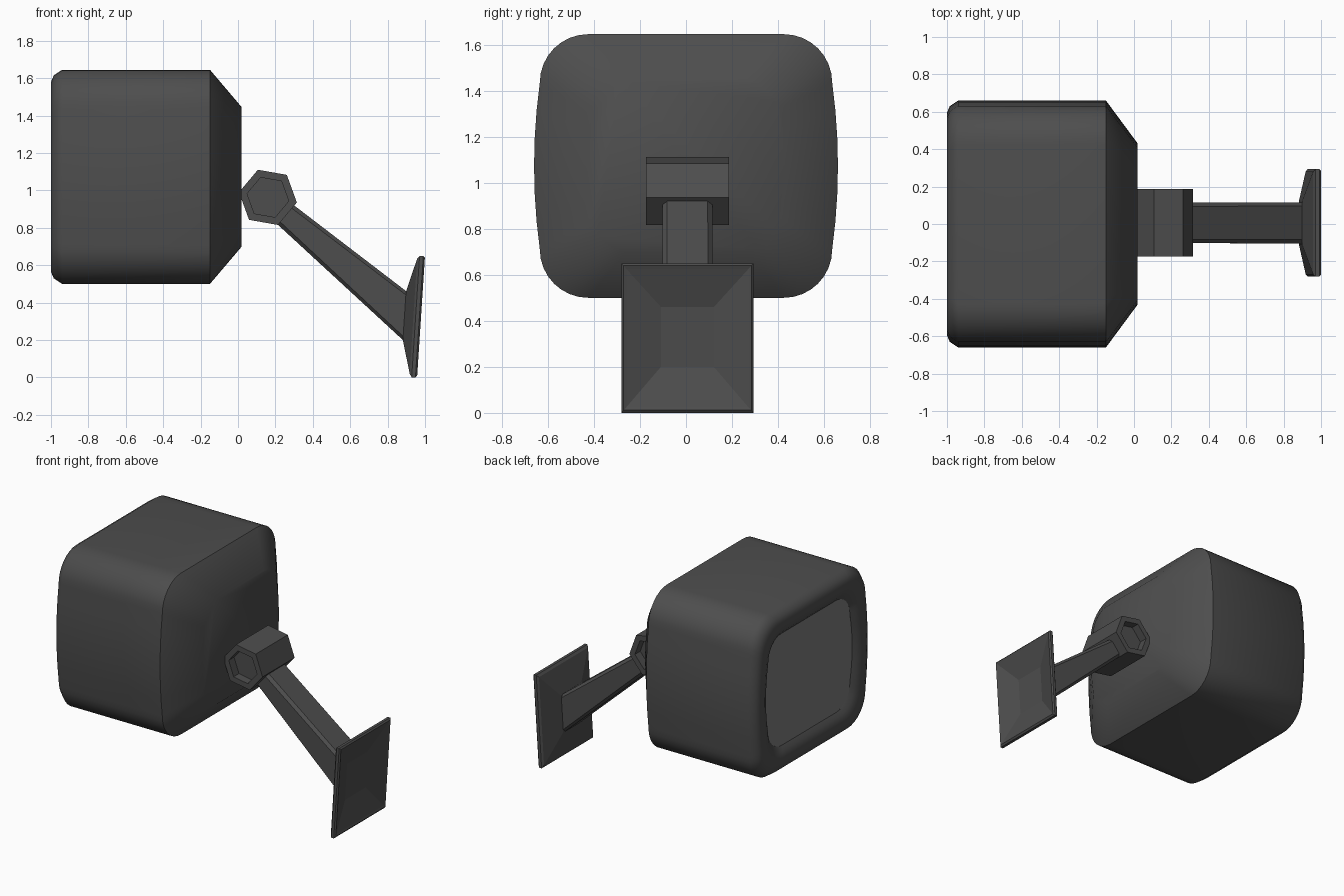
import bpy, bmesh, math

if "Cube" in bpy.data.objects:
    bpy.data.objects.remove(bpy.data.objects["Cube"])


def material(name, g):
    m = bpy.data.materials.new(name)
    m.diffuse_color = (g, g, g, 1)
    m.use_nodes = True
    m.node_tree.nodes["Principled BSDF"].inputs["Base Color"].default_value = m.diffuse_color
    return m


DARK = material("dark_plastic", 0.075)
GLASS = material("screen_grey", 0.2)


def loft(name, rings, mat=DARK, caps=(True, True), smooth=None):
    """Skin a list of equal-length point rings into one object."""
    bm = bmesh.new()
    loops = [[bm.verts.new(p) for p in r] for r in rings]
    n = len(loops[0])
    for a, b in zip(loops, loops[1:]):
        for i in range(n):
            j = (i + 1) % n
            bm.faces.new((a[i], a[j], b[j], b[i]))
    if caps[0]:
        bm.faces.new(loops[0][::-1])
    if caps[1]:
        bm.faces.new(loops[-1])
    bmesh.ops.recalc_face_normals(bm, faces=bm.faces)
    me = bpy.data.meshes.new(name)
    bm.to_mesh(me)
    bm.free()
    me.materials.append(mat)
    ob = bpy.data.objects.new(name, me)
    bpy.context.collection.objects.link(ob)
    if smooth:
        bpy.ops.object.select_all(action='DESELECT')
        ob.select_set(True)
        bpy.context.view_layer.objects.active = ob
        bpy.ops.object.shade_smooth_by_angle(angle=math.radians(smooth))
    return ob


def housing_ring(x, hy, hz, r, bow=0.025, zc=1.0725):
    """Rounded square in the yz plane with slightly bowed left and right sides."""
    pts = []
    hs = hz - r
    for k in range(4):
        sy, sz = ((1, 1), (-1, 1), (-1, -1), (1, -1))[k]
        for i in range(9):
            a = math.pi / 2 * (k + i / 8)
            pts.append((sy * (hy - r) + r * math.cos(a), sz * hs + r * math.sin(a)))
        if k in (1, 3):
            s = -1 if k == 1 else 1
            for i in range(1, 6):
                t = -1 + i / 3
                pts.append((s * (hy + bow * (1 - t * t)), -s * -t * hs))
    return [(x, y, zc + z) for y, z in pts]


# Housing: lip around the screen, straight sides, tapered back
inset = [(-0.965, 0.175), (-0.985, 0.15), (-1.0, 0.115), (-1.0, 0.065),
         (-0.985, 0.03), (-0.94, 0.0), (-0.15, 0.0)]
rings = [housing_ring(x, 0.635 - d, 0.5725 - d, 0.21 - d * 0.3) for x, d in inset]
rings.append(housing_ring(0.02, 0.41, 0.3725, 0.15, 0.02))
loft("housing", rings, caps=(False, True), smooth=45)

# Screen: flat front panel
screen = loft("screen", [housing_ring(-0.965, 0.46, 0.3975, 0.158),
                         housing_ring(-0.94, 0.46, 0.3975, 0.158)], GLASS)

YC = 0.006


# Hinge: hexagonal barrel with a hexagonal socket at each end
def hexagon(y, r):
    return [(0.16 + r * math.cos(math.radians(50 + 60 * i)), YC + y,
             0.963 + r * math.sin(math.radians(50 + 60 * i))) for i in range(6)]


loft("hinge", [hexagon(y, r) for y, r in
               ((-0.12, 0.113), (-0.18, 0.113), (-0.18, 0.157),
                (0.18, 0.157), (0.18, 0.113), (0.12, 0.113))])


# Arm: widening bar with chamfered edges
def arm_ring(top, bottom, hy, c=0.02):
    d = math.dist(top, bottom)
    pts = []
    for y, s in ((-hy + c, 0), (hy - c, 0), (hy, c), (hy, d - c),
                 (hy - c, d), (-hy + c, d), (-hy, d - c), (-hy, c)):
        t = s / d
        pts.append((top[0] + (bottom[0] - top[0]) * t, YC + y,
                    top[1] + (bottom[1] - top[1]) * t))
    return pts


loft("arm", [arm_ring((0.27, 0.943), (0.18, 0.847), 0.108),
             arm_ring((0.905, 0.457), (0.885, 0.197), 0.11)])


# Wall plate: tilted, flared on the arm side, hollow behind
def plate_ring(x, z0, z1, hy):
    return [(x + 0.065 * (z - 0.33), YC + y, z)
            for y, z in ((-hy, z0), (hy, z0), (hy, z1), (-hy, z1))]


loft("wall_plate", [plate_ring(*p) for p in
                    ((0.89, 0.20, 0.46, 0.115), (0.938, 0.02, 0.635, 0.275),
                     (0.95, 0.0, 0.65, 0.287), (0.97, 0.0, 0.65, 0.287),
                     (0.979, 0.012, 0.64, 0.278), (0.974, 0.025, 0.625, 0.265),
                     (0.925, 0.20, 0.46, 0.115))])
